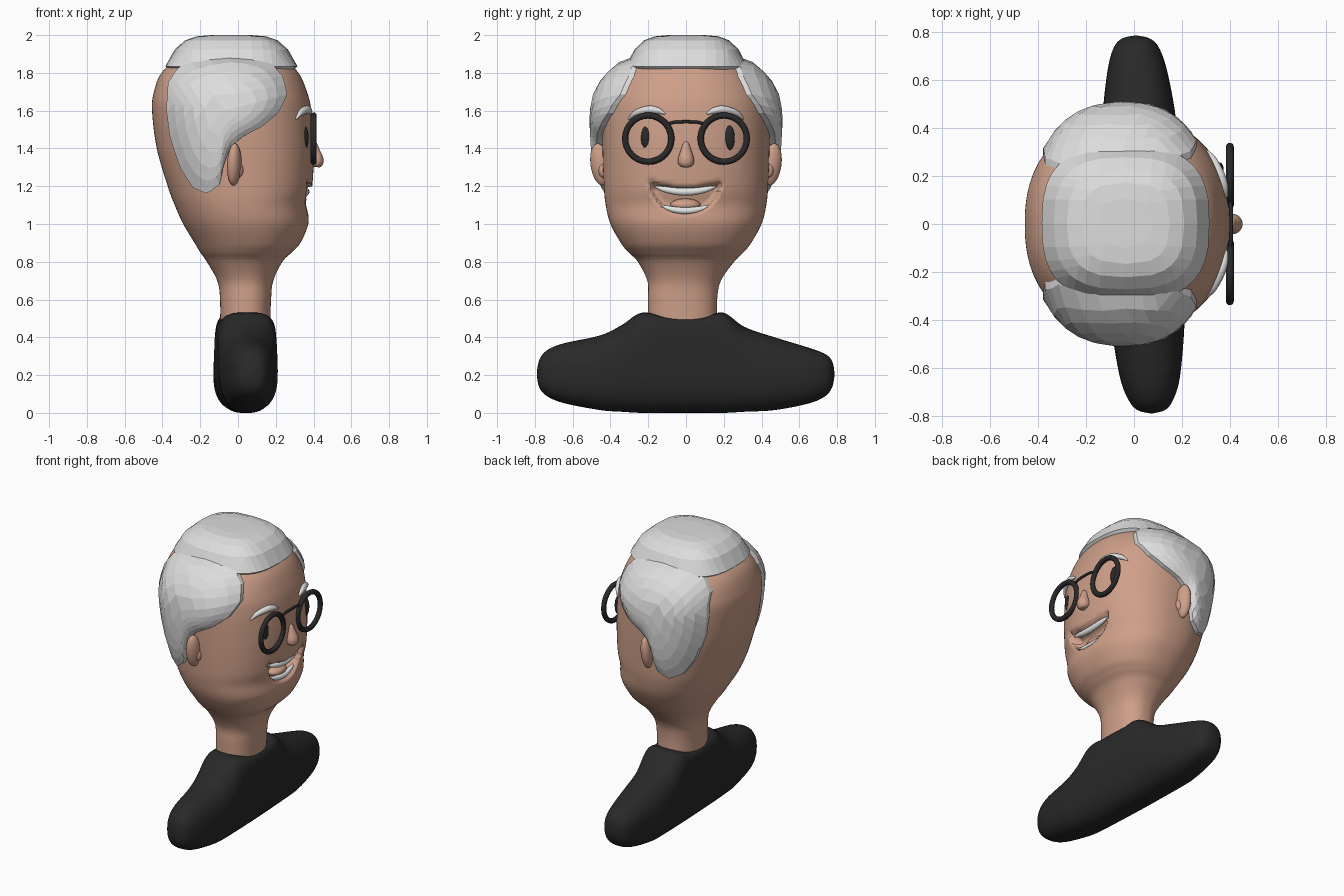
import bpy, bmesh, math
from mathutils import Vector, Matrix

if "Cube" in bpy.data.objects:
    bpy.data.objects.remove(bpy.data.objects["Cube"])


def material(name, r, g, b):
    m = bpy.data.materials.new(name)
    m.diffuse_color = (r, g, b, 1)
    m.use_nodes = True
    m.node_tree.nodes["Principled BSDF"].inputs["Base Color"].default_value = m.diffuse_color
    return m


SKIN = material("skin", 0.62, 0.35, 0.25)
HAIR = material("grey_hair", 0.72, 0.72, 0.72)
TEETH = material("tooth_white", 0.8, 0.82, 0.82)
BLACK = material("black", 0.022, 0.022, 0.022)


def finish(name, bm, mat, smooth=True):
    bmesh.ops.recalc_face_normals(bm, faces=bm.faces)
    for f in bm.faces:
        f.smooth = smooth
    me = bpy.data.meshes.new(name)
    bm.to_mesh(me)
    bm.free()
    me.materials.append(mat)
    ob = bpy.data.objects.new(name, me)
    bpy.context.collection.objects.link(ob)
    return ob


def resample(rows, k):
    """Catmull-Rom through rows of numbers."""
    out = []
    for i in range(len(rows) - 1):
        a, b, c, d = (rows[min(max(i + j, 0), len(rows) - 1)] for j in (-1, 0, 1, 2))
        for s in range(k):
            t = s / k
            out.append([0.5 * (2 * q + (r - p) * t + (2 * p - 5 * q + 4 * r - w) * t * t
                               + (3 * q - p - 3 * r + w) * t ** 3)
                        for p, q, r, w in zip(a, b, c, d)])
    return out + [list(rows[-1])]


def loft(name, rings, mat):
    bm = bmesh.new()
    vs = [[bm.verts.new(p) for p in ring] for ring in rings]
    n = len(vs[0])
    for a, b in zip(vs, vs[1:]):
        for i in range(n):
            bm.faces.new((a[i], a[(i + 1) % n], b[(i + 1) % n], b[i]))
    bm.faces.new(vs[0])
    bm.faces.new(vs[-1])
    return finish(name, bm, mat)


def tube(name, rows, mat, k=6, n=16):
    """Tapered tube along rows of (x, y, z, radius)."""
    rows = resample(rows, k)
    pts = [Vector(r[:3]) for r in rows]
    rings = []
    for i, p in enumerate(pts):
        tan = (pts[min(i + 1, len(pts) - 1)] - pts[max(i - 1, 0)]).normalized()
        u = tan.cross(Vector((1, 0, 0))).normalized()
        v = tan.cross(u)
        rings.append([p + rows[i][3] * (u * math.cos(2 * math.pi * j / n) + v * math.sin(2 * math.pi * j / n))
                      for j in range(n)])
    return loft(name, rings, mat)


def ball(name, loc, size, mat, rot=(0, 0, 0)):
    bm = bmesh.new()
    bmesh.ops.create_uvsphere(bm, u_segments=32, v_segments=20, radius=1)
    ob = finish(name, bm, mat)
    ob.location, ob.scale, ob.rotation_euler = loc, size, rot
    return ob


def spow(v, e):
    return math.copysign(abs(v) ** e, v)


# Head and neck: z, back x, front x, centre y, half width
E = 2.3
HEAD = resample([
    (.44, -.095, .17, -.018, .183), (.6, -.095, .175, -.018, .183), (.7, -.11, .187, -.01, .195),
    (.8, -.165, .235, 0, .255), (.85, -.2, .285, 0, .305), (.9, -.23, .33, 0, .345),
    (1.0, -.29, .372, 0, .4), (1.1, -.335, .372, 0, .425), (1.2, -.372, .393, 0, .435),
    (1.4, -.43, .402, 0, .442), (1.6, -.455, .388, 0, .442), (1.7, -.445, .365, 0, .42),
    (1.8, -.405, .32, 0, .36), (1.87, -.32, .24, 0, .285), (1.92, -.17, .1, 0, .14)], 9)


def head_row(z):
    for a, b in zip(HEAD, HEAD[1:]):
        if a[0] <= z <= b[0]:
            t = (z - a[0]) / (b[0] - a[0])
            return [p + (q - p) * t for p, q in zip(a, b)]
    return HEAD[-1]


def head_y(x, z):
    _, x0, x1, _, b = head_row(z)
    u = min(1, abs(x - (x0 + x1) / 2) / ((x1 - x0) / 2))
    return b * (1 - u ** E) ** (1 / E)


def head_x(y, z):
    _, x0, x1, cy, b = head_row(z)
    return (x0 + x1) / 2 + (x1 - x0) / 2 * (1 - min(1, abs(y - cy) / b) ** E) ** (1 / E)


def mouth_push(x, y, z):
    u = (y + .005) / .185
    if x < 0 or abs(u) >= 1:
        return 0
    d = min(1.2 + .8 * y * y - z, z - (1.22 - .175 * math.sqrt(1 - u * u)))
    t = min(max(d / .025, 0), 1)
    return .09 * t * t * (3 - 2 * t)


rings = []
for z, x0, x1, cy, b in HEAD:
    ring = []
    for i in range(160):
        a = 2 * math.pi * i / 160
        x = (x0 + x1) / 2 + (x1 - x0) / 2 * spow(math.cos(a), 2 / E)
        y = cy + b * spow(math.sin(a), 2 / E)
        ring.append((x - mouth_push(x, y, z), y, z))
    rings.append(ring)
loft("head", rings, SKIN)

# Shirt: y, bottom z, top z, half depth
SHIRT = resample([
    (-.79, .195, .215, .006), (-.775, .13, .285, .06), (-.73, .085, .335, .095), (-.64, .05, .37, .125),
    (-.455, .015, .41, .15), (-.34, .006, .465, .156), (-.235, 0, .53, .157), (-.1, 0, .51, .157),
    (0, 0, .505, .157), (.1, 0, .51, .157), (.2, 0, .53, .157), (.31, .006, .455, .156),
    (.47, .015, .4, .15), (.65, .05, .345, .122), (.74, .09, .31, .092), (.775, .14, .27, .055),
    (.786, .195, .215, .006)], 5)
rings = []
for y, zb, zt, h in SHIRT:
    top = 2.3 + 5 * math.exp(-(y / .2) ** 2)
    ring = []
    for i in range(56):
        a = 2 * math.pi * i / 56
        e = 2 / (top if math.sin(a) > 0 else 2.6)
        ring.append((.04 - .041 * y + h * spow(math.cos(a), e), y,
                     (zb + zt) / 2 + (zt - zb) / 2 * spow(math.sin(a), e)))
    rings.append(ring)
loft("shirt", rings, BLACK)


def patch(name, point, rim, n=10):
    """Flat-shaded grid: point(m, t) with m from centre to edge, t around; rim moves the turned-in edge."""
    bm = bmesh.new()
    bmesh.ops.create_grid(bm, x_segments=n, y_segments=n, size=1)
    for v in bm.verts:
        m = max(abs(v.co.x), abs(v.co.y))
        t = math.atan2(v.co.y, v.co.x) / (2 * math.pi) % 1
        v.co = point(m ** .7, t)
    edges = [e for e in bm.edges if e.is_boundary]
    new = bmesh.ops.extrude_edge_only(bm, edges=edges)["geom"]
    for v in new:
        if isinstance(v, bmesh.types.BMVert):
            v.co = rim(v.co)
    return finish(name, bm, HAIR, False)


# Top hair
def cap_point(m, t):
    a = 2 * math.pi * t
    return Vector((-.035 + .35 * m * spow(math.cos(a), .72), .003 + .322 * m * spow(math.sin(a), .72),
                   1.835 + .165 * (1 - m ** 5)))


patch("top_hair", cap_point, lambda c: Vector((-.035 + (c.x + .035) * .93, c.y * .93, 1.812)))

# Side hair, outline in x and z
SIDE = [(.26, 1.685), (.243, 1.775), (.17, 1.86), (.01, 1.905), (-.175, 1.88), (-.31, 1.835),
        (-.37, 1.755), (-.38, 1.607), (-.36, 1.45), (-.307, 1.3), (-.245, 1.195), (-.165, 1.16),
        (-.095, 1.21), (-.075, 1.315), (-.042, 1.405), (.02, 1.46), (.127, 1.515), (.22, 1.595)]
for side, s in (("right", -1), ("left", 1)):
    def side_point(m, t):
        i = int(t * 18) % 18
        f = t * 18 - int(t * 18)
        a, b = SIDE[i], SIDE[(i + 1) % 18]
        x = -.08 + m * (a[0] + (b[0] - a[0]) * f + .08)
        z = 1.6 + m * (a[1] + (b[1] - a[1]) * f - 1.6)
        return Vector((x, s * (head_y(x, z) + .03 + .038 * (1 - m ** 4)), z))
    patch(side + "_side_hair", side_point, lambda c: Vector((c.x, c.y - s * .1, c.z)))

    # Ears
    ball(side + "_ear", (-.02, s * .455, 1.315), (.036, .052, .112), SKIN, (s * -.12, .08, s * .35))
    ball(side + "_ear_lobe", (.0, s * .44, 1.285), (.028, .025, .04), SKIN)

    # Eyebrows
    tube(side + "_eyebrow", [(head_x(y, z) + .004, s * y, z, r) for y, z, r in (
        (.305, 1.555, .004), (.265, 1.588, .016), (.2, 1.605, .021), (.15, 1.6, .017), (.11, 1.583, .004))], HAIR)

    # Eyes
    ey = .23 if s > 0 else -.21
    ball(side + "_eye", (.352, ey, 1.455), (.022, .028, .066), BLACK)

    # Glasses rims
    bm = bmesh.new()
    bmesh.ops.create_circle(bm, segments=16, radius=.0165,
                            matrix=Matrix.Translation((.122, 0, 0)) @ Matrix.Rotation(math.pi / 2, 4, 'X'))
    bmesh.ops.spin(bm, geom=bm.verts[:] + bm.edges[:], cent=(0, 0, 0), axis=(0, 0, 1),
                   angle=2 * math.pi, steps=56, use_merge=True)
    bmesh.ops.rotate(bm, verts=bm.verts, cent=(0, 0, 0), matrix=Matrix.Rotation(math.pi / 2, 3, 'Y'))
    bmesh.ops.translate(bm, verts=bm.verts, vec=(.4, s * .2, 1.452))
    finish(side + "_glasses_rim", bm, BLACK)

# Glasses bridge
tube("glasses_bridge", [(.4, -.1, 1.528, .008), (.405, -.05, 1.54, .008), (.405, .05, 1.54, .008),
                        (.4, .1, 1.528, .008)], BLACK)

# Nose
tube("nose", [(.4, 0, 1.437, .004), (.402, 0, 1.425, .016), (.405, 0, 1.39, .028), (.41, 0, 1.345, .042),
              (.408, 0, 1.318, .04), (.405, 0, 1.304, .022), (.405, 0, 1.301, .003)], SKIN, n=24)

# Teeth and tongue
for name, w, z0, bend, r in (("upper_teeth", .165, 1.17, 1.1, .02), ("lower_teeth", .135, 1.07, 1.6, .018)):
    rows = []
    for i in range(-4, 5):
        y = w * i / 4
        z = z0 + bend * y * y
        rows.append((head_x(y, z) - .03, y - .003, z, r * max(.15, math.sqrt(1 - (i / 4) ** 2))))
    tube(name, rows, TEETH, 4)
ball("tongue", (.295, -.003, 1.1), (.055, .08, .035), SKIN)
